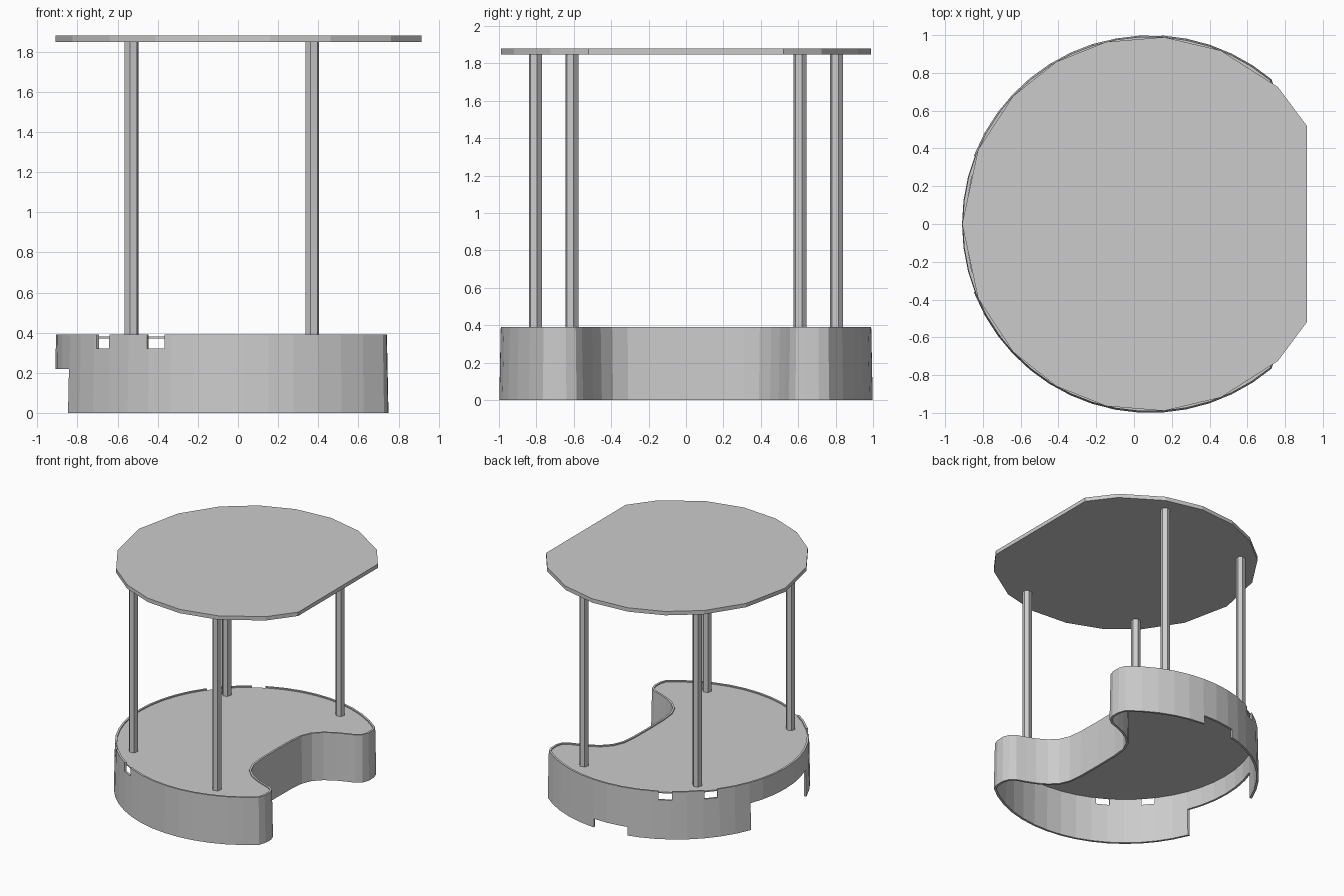
import bpy, bmesh, math
from mathutils import Vector

if "Cube" in bpy.data.objects:
    bpy.data.objects.remove(bpy.data.objects["Cube"])

CX = 0.085  # centre of the big arc


def new_object(name, bm):
    bmesh.ops.recalc_face_normals(bm, faces=bm.faces)
    mesh = bpy.data.meshes.new(name)
    bm.to_mesh(mesh)
    bm.free()
    obj = bpy.data.objects.new(name, mesh)
    bpy.context.collection.objects.link(obj)
    return obj


def loop(bm, pts, z):
    return [bm.verts.new((p[0], p[1], z)) for p in pts]


def bridge(bm, a, b):
    n = len(a)
    for i in range(n):
        j = (i + 1) % n
        bm.faces.new((a[i], a[j], b[j], b[i]))


def prism(name, pts, z0, z1):
    bm = bmesh.new()
    a, b = loop(bm, pts, z0), loop(bm, pts, z1)
    bridge(bm, a, b)
    bm.faces.new(a)
    bm.faces.new(b)
    return new_object(name, bm)


def arc_point(deg, r=1.0):
    t = math.radians(deg)
    return (CX + r * math.cos(t), r * math.sin(t))


def inset(pts, d):
    """Offset a counter-clockwise outline inwards."""
    out = []
    for i, p in enumerate(pts):
        a, b = Vector(pts[i - 1]), Vector(pts[(i + 1) % len(pts)])
        t = (b - a).normalized()
        out.append((p[0] - t.y * d, p[1] + t.x * d))
    return out


def cut(target, centre, size, angle=0.0):
    bpy.ops.mesh.primitive_cube_add(size=1, location=centre, rotation=(0, 0, angle))
    cutter = bpy.context.object
    cutter.name = "notch_cutter"
    cutter.scale = size
    cutter.hide_render = True
    mod = target.modifiers.new("notch", 'BOOLEAN')
    mod.operation = 'DIFFERENCE'
    mod.solver = 'EXACT'
    mod.object = cutter
    bpy.context.view_layer.objects.active = target
    bpy.ops.object.modifier_apply(modifier=mod.name)
    bpy.data.objects.remove(cutter)


# Base outline: large arc plus a bay on the right, mirrored in y
bay = [(0.748, 0.71), (0.75, 0.64), (0.73, 0.585), (0.685, 0.55), (0.62, 0.527),
       (0.54, 0.495), (0.465, 0.45), (0.405, 0.39), (0.37, 0.31), (0.358, 0.2), (0.355, 0.0)]
SEGS = 36
outline = [arc_point(50 + 260 * i / SEGS) for i in range(SEGS + 1)]
outline += [(x, -y) for x, y in bay] + bay[-2::-1]

# Thin, slightly drafted wall
bm = bmesh.new()
rings = [loop(bm, inset(outline, d), z)
         for d, z in ((0, 0), (0.008, 0.39), (0.024, 0.39), (0.018, 0))]
for i in range(4):
    bridge(bm, rings[i], rings[(i + 1) % 4])
wall = new_object("base_wall", bm)

# Rear opening, small back notch and four rim slots
cut(wall, (-0.95, 0, 0.06), (0.5, 0.72, 0.32))
cut(wall, (0.0, 1.0, 0.0), (0.29, 0.3, 0.14))
for deg in (120, 140, 220, 240):
    x, y = arc_point(deg)
    cut(wall, (x, y, 0.42), (0.2, 0.1, 0.2), math.radians(deg))

# Base deck just below the rim
prism("base_deck", inset(outline, 0.02), 0.37, 0.381)

# Hexagonal posts
for name, px, py in (("front", 0.37, 0.805), ("rear", -0.53, 0.61)):
    for side, s in (("left", 1), ("right", -1)):
        hexagon = [(px + 0.036 * math.cos(math.radians(15 + 60 * k)),
                    s * py + 0.036 * math.sin(math.radians(15 + 60 * k))) for k in range(6)]
        prism(f"{name}_{side}_post", hexagon, 0.38, 1.85)

# Low-poly top plate with a flat right edge
upper = [(0.915, 0.52)] + [arc_point(a, 0.992) for a in (47, 67.8, 85.7, 103.6, 120, 137, 156.6)]
plate = upper + [(-0.91, 0)] + [(x, -y) for x, y in reversed(upper)]
prism("top_plate", plate, 1.848, 1.88)
